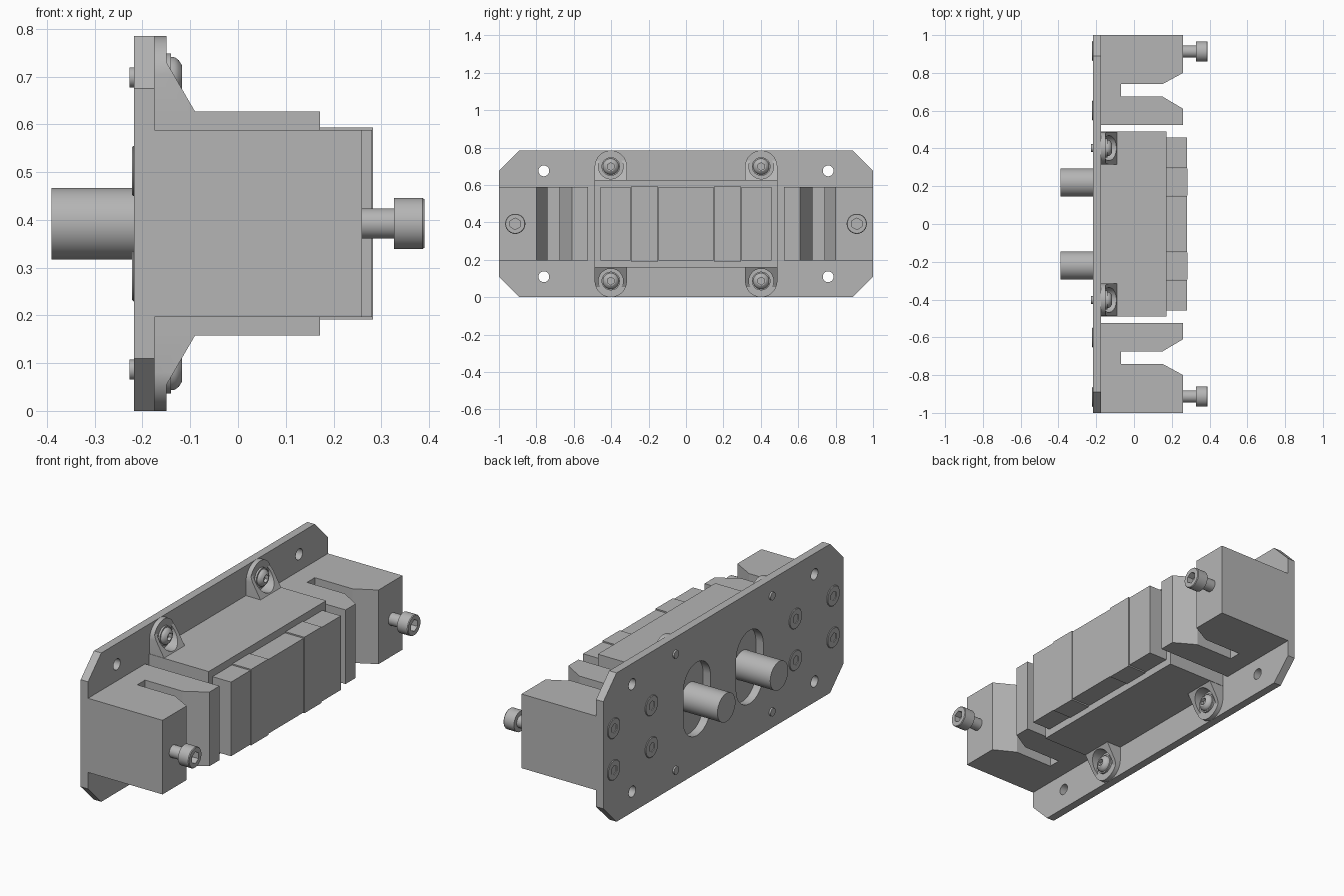
import bpy, bmesh, math
from mathutils import Vector

default = bpy.data.objects.get("Cube")
if default:
    bpy.data.objects.remove(default)

MID = 0.3925          # height of the horizontal symmetry plane
BACK, SEAT = -0.218, -0.175

grey = bpy.data.materials.new("plain grey")
grey.use_nodes = True
grey.diffuse_color = (0.46, 0.46, 0.46, 1)
grey.node_tree.nodes["Principled BSDF"].inputs["Base Color"].default_value = grey.diffuse_color


def finish(name, bm):
    bmesh.ops.recalc_face_normals(bm, faces=bm.faces)
    mesh = bpy.data.meshes.new(name)
    bm.to_mesh(mesh)
    bm.free()
    mesh.materials.append(grey)
    ob = bpy.data.objects.new(name, mesh)
    bpy.context.collection.objects.link(ob)
    return ob


def prism(name, pts, axis, lo, hi):
    """Extrude a 2D outline along one axis."""
    def place(a, b, c):
        return {"x": (c, a, b), "y": (a, c, b), "z": (a, b, c)}[axis]
    bm = bmesh.new()
    face = bm.faces.new([bm.verts.new(place(a, b, lo)) for a, b in pts])
    out = bmesh.ops.extrude_face_region(bm, geom=[face])
    verts = [v for v in out["geom"] if isinstance(v, bmesh.types.BMVert)]
    shift = Vector(place(0, 0, hi - lo))
    bmesh.ops.translate(bm, verts=verts, vec=shift)
    return finish(name, bm)


def box(name, x0, x1, y0, y1, z0, z1):
    return prism(name, [(x0, y0), (x1, y0), (x1, y1), (x0, y1)], "z", z0, z1)


def ring(y, z, r, n=32, stretch=0):
    """Circle outline, pulled into an upright slot when stretch is set."""
    pts = []
    for i in range(n):
        a = 2 * math.pi * (i + 0.5) / n
        pts.append((y + r * math.cos(a), z + r * math.sin(a) + math.copysign(stretch, math.sin(a))))
    return pts


def lathe(name, profile, n=32):
    """Revolve (x, radius) points about the x axis, capped at both ends."""
    bm = bmesh.new()
    rows = [[bm.verts.new((x, y, z)) for y, z in ring(0, 0, r, n)] for x, r in profile]
    for a, b in zip(rows, rows[1:]):
        for i in range(n):
            j = (i + 1) % n
            bm.faces.new((a[i], a[j], b[j], b[i]))
    bm.faces.new(rows[0])
    bm.faces.new(rows[-1])
    return finish(name, bm)


def combine(ob, tool, operation="DIFFERENCE"):
    mod = ob.modifiers.new("cut", "BOOLEAN")
    mod.operation, mod.solver, mod.object = operation, "EXACT", tool
    bpy.context.view_layer.objects.active = ob
    bpy.ops.object.modifier_apply(modifier=mod.name)
    bpy.data.objects.remove(tool)


def smooth(ob):
    bpy.ops.object.select_all(action="DESELECT")
    ob.select_set(True)
    bpy.context.view_layer.objects.active = ob
    bpy.ops.object.shade_smooth_by_angle(angle=math.radians(30))
    ob.select_set(False)


def repeat(ob, places):
    """Put the part at the first place and linked copies at the others."""
    for i, (y, z) in enumerate(places):
        item = ob if i == 0 else ob.copy()
        if i:
            bpy.context.collection.objects.link(item)
        item.location = (0, y, z)


def mirrored(y, dz):
    return [(sy * y, MID + sz * dz) for sy in (1, -1) for sz in (1, -1)]


# Mounting plate with chamfered corners, bolt holes and shaft slots
h, c = 2 * MID, 0.11
plate = prism("mounting_plate", [(-1, c), (c - 1, 0), (1 - c, 0), (1, c), (1, h - c),
                                 (1 - c, h), (c - 1, h), (-1, h - c)], "x", BACK, SEAT)
for y, z in mirrored(0.76, 0.283):
    combine(plate, prism("hole_cutter", ring(y, z, 0.029), "x", -0.3, 0))
for y in (0.22, -0.22):
    combine(plate, prism("slot_cutter", ring(y, MID, 0.113, 48, 0.08), "x", -0.3, 0))
smooth(plate)

# Slotted end blocks
half = [(SEAT, 1), (0.26, 1), (0.26, 0.8), (0.15, 0.74), (-0.07, 0.74),
        (-0.07, 0.675), (0.15, 0.675), (0.26, 0.61), (0.26, 0.525), (SEAT, 0.525)]
for side, s in (("back", 1), ("front", -1)):
    prism(side + "_end_block", [(x, s * y) for x, y in half], "z", 0.197, 0.588)

# Central housing and the row of face blocks
box("central_housing", SEAT, 0.172, -0.49, 0.49, 0.158, 0.627)
box("centre_face_block", 0.172, 0.28, -0.147, 0.147, 0.197, 0.588)
for s in (1, -1):
    for name, y0, y1, grow in (("inner", 0.15, 0.294, 0.005), ("outer", 0.297, 0.458, 0)):
        lo, hi = sorted((s * y0, s * y1))
        box(name + "_face_block", 0.172, 0.28 + grow / 2, lo, hi, 0.197 - grow, 0.588 + grow)

# Rounded, sloping screw lugs with a pocket for the screw head
LUG_Y, LUG_DZ = 0.402, 0.306
slope = [(SEAT, 0.22), (SEAT, MID), (-0.15, MID), (-0.15, 0.338), (-0.09, 0.2345), (-0.09, 0.22)]
for y, z in mirrored(LUG_Y, LUG_DZ):
    s = 1 if z > MID else -1
    lug = prism("screw_lug", [(x, MID + s * d) for x, d in slope], "y", y - 0.1, y + 0.1)
    outline = ring(0, LUG_DZ, 0.0862, 48)
    outline = [(y + a, MID + s * (b if b > LUG_DZ else 0.2)) if abs(a) > 0.085 or b > LUG_DZ
               else None for a, b in outline]
    outline = [p for p in outline if p]
    combine(lug, prism("lug_outline", outline, "x", -0.3, 0.1), "INTERSECT")
    combine(lug, prism("pocket_cutter", ring(y, z, 0.066), "x", -0.15, 0))
    smooth(lug)

# Domed lug screws on washers, with hexagon sockets
screw = lathe("lug_screw", [(-0.227, 0.021), (-0.15, 0.021), (-0.15, 0.05), (-0.14, 0.05),
                            (-0.14, 0.043), (-0.132, 0.042), (-0.124, 0.036), (-0.117, 0.025)])
combine(screw, prism("socket_cutter", ring(0, 0, 0.02, 6), "x", -0.135, 0))
smooth(screw)
repeat(screw, mirrored(LUG_Y, LUG_DZ))

# Flat-headed screws on the back of the plate
flat = lathe("plate_screw", [(-0.222, 0.05), (-0.219, 0.053), (-0.2, 0.053)])
combine(flat, prism("socket_cutter", ring(0, 0, 0.025, 6), "x", -0.3, -0.207))
smooth(flat)
repeat(flat, mirrored(0.915, 0.11) + mirrored(0.6, 0.11))

# Cap screws in the end blocks
cap = lathe("cap_screw", [(0.24, 0.032), (0.327, 0.032), (0.327, 0.054), (0.386, 0.054), (0.39, 0.051)])
combine(cap, prism("socket_cutter", ring(0, 0, 0.031, 6), "x", 0.355, 0.5))
smooth(cap)
repeat(cap, [(0.913, MID), (-0.913, MID)])

# Drive shafts
shaft = lathe("drive_shaft", [(-0.39, 0.075), (-0.17, 0.075)], 48)
smooth(shaft)
repeat(shaft, [(0.22, MID), (-0.22, MID)])
